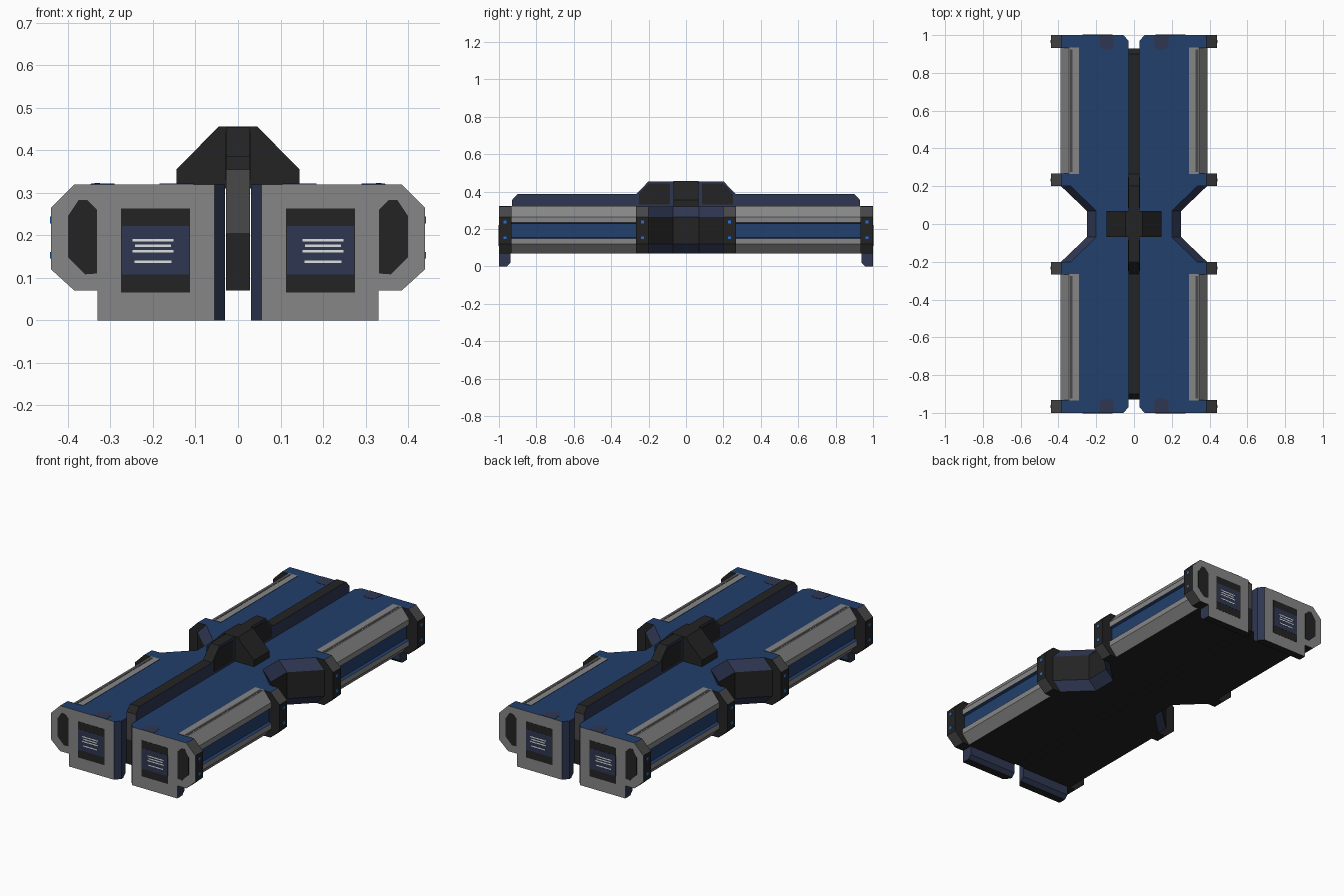
import bpy, bmesh
from mathutils import Vector

if "Cube" in bpy.data.objects:
    bpy.data.objects.remove(bpy.data.objects["Cube"])

COLOURS = {
    "blue": (0.016, 0.050, 0.150), "navy": (0.028, 0.038, 0.085),
    "black": (0.017, 0.017, 0.018), "dark_grey": (0.065, 0.065, 0.068),
    "grey": (0.24, 0.24, 0.24), "white": (0.75, 0.75, 0.75),
    "light_blue": (0.02, 0.16, 0.70),
}
NAMES = list(COLOURS)
MATS = []
for name, c in COLOURS.items():
    m = bpy.data.materials.new(name)
    m.diffuse_color = (*c, 1)
    m.use_nodes = True
    m.node_tree.nodes["Principled BSDF"].inputs["Base Color"].default_value = m.diffuse_color
    MATS.append(m)


def loft(name, rings, rule, mirror=""):
    """Join rings of points, cap both ends, colour faces by rule(normal, centre)."""
    bm = bmesh.new()
    vs = [[bm.verts.new(p) for p in r] for r in rings]
    n = len(vs[0])
    for a, b in zip(vs, vs[1:]):
        for i in range(n):
            j = (i + 1) % n
            bm.faces.new((a[i], a[j], b[j], b[i]))
    bm.faces.new(vs[0])
    bm.faces.new(vs[-1])
    bmesh.ops.recalc_face_normals(bm, faces=bm.faces)
    bm.normal_update()
    for f in bm.faces:
        col = rule if isinstance(rule, str) else rule(f.normal, f.calc_center_median())
        f.material_index = NAMES.index(col)
    me = bpy.data.meshes.new(name)
    bm.to_mesh(me)
    bm.free()
    for m in MATS:
        me.materials.append(m)
    ob = bpy.data.objects.new(name, me)
    bpy.context.collection.objects.link(ob)
    if mirror:
        mod = ob.modifiers.new("mirror", 'MIRROR')
        mod.use_axis = ("x" in mirror, "y" in mirror, False)
        mod.use_mirror_merge = False
    return ob


def along_y(name, section, y0, y1, rule, mirror="xy"):
    return loft(name, [[(x, y, z) for x, z in section] for y in (y0, y1)], rule, mirror)


def along_x(name, section, x0, x1, rule, mirror="xy"):
    return loft(name, [[(x, y, z) for y, z in section] for x in (x0, x1)], rule, mirror)


def rect(a0, a1, b0, b1):
    return [(a0, b0), (a1, b0), (a1, b1), (a0, b1)]


def top_plate(name, plan, z0, z1, rule):
    return loft(name, [[(x, y, z) for x, y in plan] for z in (z0, z1)], rule, "xy")


# colour rules
def shell_rule(n, c):
    if n.z > .9:
        return "blue"
    if n.z < -.9:
        return "black"
    if n.y > .9 and c.y > .9:
        return "grey"
    if n.x < -.3:
        return "navy"
    return "dark_grey" if abs(n.z) > .3 else "black"


def foot_rule(n, c):
    if n.y > .9:
        return "grey"
    return "black" if n.z < -.9 else "navy"


def waist_rule(n, c):
    if abs(n.z) > .9:
        return "blue" if n.z > 0 else "black"
    return "navy" if abs(n.z) > .3 or n.x < -.5 else "black"


def bar_rule(n, c):
    if c.z < .075:
        return "black"
    return "blue" if .151 < c.z < .234 else "grey"


def collar(inner):
    return [(inner, .07), (.385, .07), (.44, .12), (.44, .265), (.385, .32), (inner, .32)]


# main deck between the collars
along_y("deck", rect(.03, .30, .07, .32), .265, .935, shell_rule)

# end caps with a chamfered inner edge, and feet below
loft("end_cap", [[(x, y, z) for x, z in collar(i)]
                 for y, i in ((.933, .03), (.97, .03), (1, .055))], shell_rule, "xy")
loft("foot", [[(x, y, z) for x, z in rect(i, .33, b, .07)]
              for y, b, i in ((.937, .02, .03), (.957, 0, .03), (.97, 0, .03), (1, 0, .055))],
     foot_rule, "xy")
along_y("inner_collar", collar(.03), .2, .267, shell_rule)

# narrowed waist with chamfered braces
loft("waist", [[(x, y, z) for x, z in
                ((.03, .07), (i, .07), (o, .12), (o, .265), (i, .32), (.03, .32))]
               for y, i, o in ((-.2, .335, .386), (-.07, .2, .25), (.07, .2, .25), (.2, .335, .386))],
     waist_rule, "x")

# faceted side bars with a blue recess, and groove on top
along_y("side_bar", [(.29, .07), (.345, .07), (.39, .12), (.39, .15), (.375, .155),
                     (.375, .23), (.39, .235), (.39, .265), (.345, .322), (.29, .322)],
        .265, .935, bar_rule)
along_y("bar_groove", rect(.325, .338, .318, .3235), .275, .925, "dark_grey")

# end screens: frame, panel and stripes
along_y("screen_frame", rect(.113, .275, .065, .263), .996, 1.001, "black")
along_y("screen", rect(.115, .273, .108, .222), .998, 1.002, "navy")
for z, w in ((.188, .048), (.175, .042), (.162, .048), (.138, .044)):
    along_y("screen_stripe", rect(.2 - w, .2 + w, z - .003, z + .003), 1, 1.003, "white")

# end vents and collar lights
along_y("end_vent", [(.332, .11), (.36, .108), (.4, .148), (.4, .245), (.375, .283),
                     (.355, .283), (.332, .26)], .996, 1.001, "black")
for y in (.232, .967):
    for z in (.153, .236):
        along_x("collar_light", rect(y - .008, y + .008, z - .008, z + .008), .437, .442, "light_blue")

# dark marks on the deck ends
top_plate("deck_mark", [(.105, 1), (.185, 1), (.18, .94), (.165, .925), (.125, .925), (.105, .945)],
          .318, .3215, "navy")

# central spine with a raised middle
half = [(.93, .07), (.93, .205), (.93, .355), (.90, .387), (.265, .387), (.2, .455)]
profile = half + [(-y, z) for y, z in reversed(half)]


def spine_rule(n, c):
    if abs(n.x) > .9:
        return "navy"
    return "dark_grey" if abs(n.y) > .9 and c.z > .2 else "black"


along_x("spine", profile, -.028, .028, spine_rule, "")
along_x("spine_panel", [(.085, .33), (.25, .33), (.25, .39), (.2, .442), (.085, .442)],
        .026, .031, "black")

# cross hub
loft("hub", [[(x, y, z) for x, z in ((-.145, .31), (.145, .31), (.145, .355), (.045, .456),
                                     (-.045, .456), (-.145, .355))] for y in (-.068, .068)], "black")
